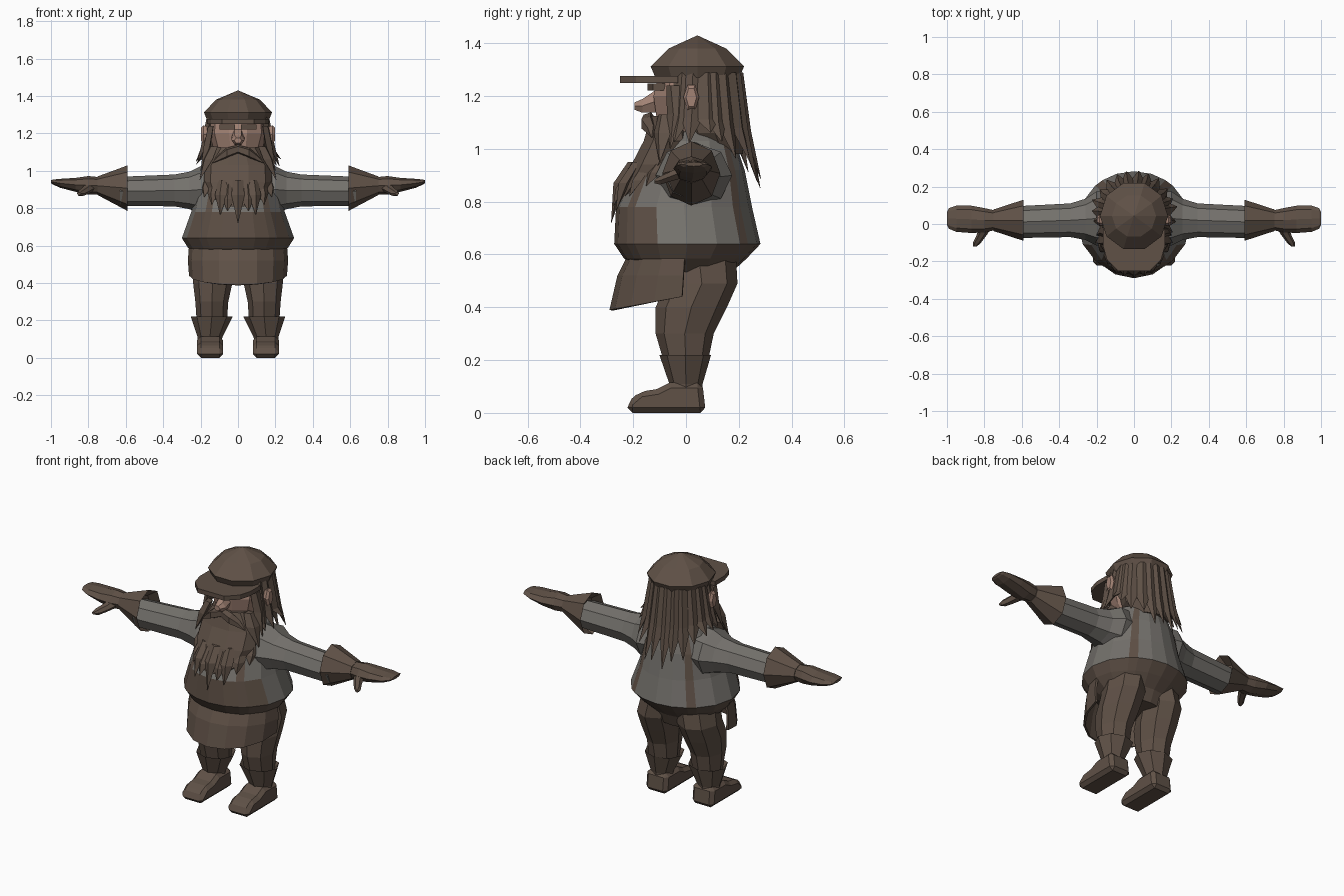
import bpy, bmesh, random
from math import sin, cos, pi, radians
from mathutils import Vector

random.seed(4)
if "Cube" in bpy.data.objects:
    bpy.data.objects.remove(bpy.data.objects["Cube"])


def material(name, rgb):
    m = bpy.data.materials.new(name)
    m.use_nodes = True
    m.diffuse_color = (*rgb, 1)
    m.node_tree.nodes["Principled BSDF"].inputs["Base Color"].default_value = (*rgb, 1)
    return m


BROWN = material("dark brown", (0.115, 0.082, 0.062))
GREY = material("shirt grey", (0.175, 0.165, 0.15))
SKIN = material("skin", (0.36, 0.225, 0.175))


def finish(name, bm, mats, mirror=False):
    bmesh.ops.remove_doubles(bm, verts=bm.verts, dist=0.0005)
    bmesh.ops.recalc_face_normals(bm, faces=bm.faces)
    mesh = bpy.data.meshes.new(name)
    bm.to_mesh(mesh)
    bm.free()
    for m in mats:
        mesh.materials.append(m)
    ob = bpy.data.objects.new(name, mesh)
    bpy.context.collection.objects.link(ob)
    if mirror:
        ob.modifiers.new("Mirror", "MIRROR").use_mirror_merge = False
    return ob


def oval(axis, c, r1, r2, angles=8):
    """Ring of points round a centre, in the plane across the axis."""
    if isinstance(angles, int):
        angles = [360 * k / angles for k in range(angles)]
    ring = []
    for a in map(radians, angles):
        u, v = r1 * cos(a), r2 * sin(a)
        off = {"x": (0, u, v), "y": (u, 0, v), "z": (u, v, 0)}[axis]
        ring.append(Vector(c) + Vector(off))
    return ring


def add_loft(bm, rings, rule=None, closed=True):
    vs = [[bm.verts.new(p) for p in r] for r in rings]
    n = len(rings[0])
    for i in range(len(vs) - 1):
        for j in range(n if closed else n - 1):
            k = (j + 1) % n
            f = bm.faces.new((vs[i][j], vs[i][k], vs[i + 1][k], vs[i + 1][j]))
            f.material_index = rule(i, j) if rule else 0
    if closed:
        bm.faces.new(vs[0])
        bm.faces.new(vs[-1])


def loft(name, rings, mats, mirror=False, rule=None, closed=True):
    bm = bmesh.new()
    add_loft(bm, rings, rule, closed)
    return finish(name, bm, mats, mirror)


def prism(name, points, axis, low, high, mat, mirror=False):
    def at(p, h):
        return (h, *p) if axis == "x" else (*p, h)
    return loft(name, [[at(p, h) for p in points] for h in (low, high)], [mat], mirror)


def lock(bm, points, width, thick):
    """Pointed tuft: a diamond section that runs along the points to a tip."""
    rings = []
    for k, p in enumerate(points):
        p = Vector(p)
        out = Vector((p.x, p.y - 0.03, 0)).normalized()
        side = Vector((-out.y, out.x, 0))
        s = (0.8, 1.0, 0.04)[k]
        rings.append([p + side * width * s, p + out * thick * s,
                      p - side * width * s, p - out * thick * s])
    add_loft(bm, rings)


# Torso: shirt, bib trousers and narrow braces share one body
right = [-90, -72, -56, -46, -24, 0, 24, 46, 56, 72, 90]
around = right + [180 - a for a in right[-2:0:-1]]
body = [(0.46, 0.15, -0.07, 0.14), (0.53, 0.21, -0.16, 0.17),
        (0.585, 0.265, -0.235, 0.23), (0.64, 0.30, -0.272, 0.282),
        (0.78, 0.25, -0.265, 0.25), (0.92, 0.215, -0.2, 0.222),
        (1.03, 0.16, -0.14, 0.185), (1.09, 0.07, -0.07, 0.11)]


def torso_colour(i, j):
    j = min(j, len(around) - 1 - j)
    strap = j in (2, 7)
    bib = i == 3 and j < 4
    return 0 if i < 3 or strap or bib else 1


loft("torso", [oval("z", (0, (f + b) / 2, z), rx, (b - f) / 2, around)
               for z, rx, f, b in body], [BROWN, GREY], rule=torso_colour)

# Arms, flared cuffs and mittens, along x
sleeve = [(0.10, 0.03, 0.90, 0.13, 0.13), (0.20, 0.03, 0.90, 0.145, 0.125),
          (0.26, 0.025, 0.895, 0.11, 0.10), (0.34, 0.02, 0.895, 0.09, 0.085),
          (0.63, 0.01, 0.89, 0.085, 0.078)]
cuff = [(0.64, 0.02, 0.90, 0.085, 0.085), (0.59, 0.02, 0.907, 0.11, 0.122),
        (0.75, 0.02, 0.92, 0.058, 0.05)]
hand = [(0.73, 0.02, 0.92, 0.05, 0.045), (0.80, 0.02, 0.922, 0.065, 0.05),
        (0.87, 0.025, 0.925, 0.073, 0.037), (0.95, 0.028, 0.933, 0.07, 0.024),
        (0.99, 0.03, 0.94, 0.055, 0.013), (1.0, 0.03, 0.942, 0.035, 0.008)]
for name, rows, mat in (("sleeve", sleeve, GREY), ("cuff", cuff, BROWN), ("mitten", hand, BROWN)):
    loft(name, [oval("x", r[:3], r[3], r[4]) for r in rows], [mat], True)
thumb = [(0.79, -0.01, 0.915, 0.035), (0.815, -0.06, 0.895, 0.027),
         (0.84, -0.10, 0.88, 0.022), (0.85, -0.12, 0.877, 0.01)]
loft("thumb", [oval("y", t[:3], t[3], t[3] * 0.8, 6) for t in thumb], [BROWN], True)

# Legs, boot tops and feet
leg = [(0.11, 0.05, 0.58, 0.11, 0.14), (0.13, 0.06, 0.49, 0.11, 0.135),
       (0.135, 0.02, 0.40, 0.105, 0.135), (0.14, -0.005, 0.30, 0.088, 0.11),
       (0.14, 0, 0.18, 0.08, 0.08)]
boot = [(0.14, 0, 0.18, 0.08, 0.075), (0.14, -0.003, 0.22, 0.112, 0.098),
        (0.15, 0, 0.11, 0.066, 0.063), (0.15, 0, 0.04, 0.062, 0.06)]
for name, rows in (("trouser_leg", leg), ("boot_top", boot)):
    loft(name, [oval("z", r[:3], r[3], r[4]) for r in rows], [BROWN], True)
foot = prism("foot", [(0.075, 0), (0.062, 0.115), (-0.06, 0.115), (-0.11, 0.09),
                      (-0.175, 0.08), (-0.222, 0.04), (-0.222, 0)],
             "x", 0.08, 0.218, BROWN, True)
bevel = foot.modifiers.new("Bevel", "BEVEL")
bevel.width, bevel.segments = 0.022, 1

# Apron: a half skirt across the front
arc = [180 + 180 * k / 8 for k in range(9)]
hem = oval("z", (0, -0.015, 0.44), 0.262, 0.275, arc)
for p, a in zip(hem, arc):
    p.z += 0.05 * sin(radians(a))
apron = loft("apron", [oval("z", (0, -0.005, 0.6), 0.262, 0.215, arc),
                       oval("z", (0, -0.01, 0.52), 0.268, 0.25, arc), hem],
             [BROWN], closed=False)
apron.modifiers.new("Solidify", "SOLIDIFY").thickness = 0.012

# Head, nose, ears and brows
loft("head", [oval("z", (0, y, z), rx, ry, 10) for z, y, rx, ry in
              ((1.0, 0.04, 0.08, 0.09), (1.10, 0.01, 0.125, 0.125),
               (1.2, 0.01, 0.155, 0.14), (1.29, 0.03, 0.15, 0.14))], [SKIN])
loft("nose", [oval("y", (0, y, z), rx, rz, 6) for y, z, rx, rz in
              ((-0.1, 1.185, 0.035, 0.055), (-0.165, 1.163, 0.035, 0.03),
               (-0.195, 1.162, 0.02, 0.016))], [SKIN])
loft("ear", [oval("x", (x, 0.02, 1.195), ry, rz, 6) for x, ry, rz in
             ((0.13, 0.02, 0.035), (0.185, 0.03, 0.055), (0.198, 0.02, 0.04))], [SKIN], True)
prism("brow", [(0.015, -0.145), (0.1, -0.125), (0.1, -0.08), (0.015, -0.1)],
      "z", 1.222, 1.248, BROWN, True)

# Cap with visor
loft("cap", [oval("z", (0, 0.043, z), rx, ry, 10) for z, rx, ry in
             ((1.27, 0.165, 0.167), (1.312, 0.182, 0.186), (1.38, 0.118, 0.115),
              (1.43, 0.0, 0.0))], [BROWN])
half = [(0.165, -0.03), (0.165, -0.12), (0.145, -0.19), (0.085, -0.25)]
prism("visor", half + [(-x, y) for x, y in reversed(half)], "z", 1.25, 1.276, BROWN)

# Hair: a solid back with pointed locks round it
loft("hair_back", [oval("z", (0, y, z), rx, ry, 10) for z, y, rx, ry in
                   ((1.29, 0.06, 0.15, 0.14), (1.18, 0.09, 0.16, 0.13),
                    (1.06, 0.11, 0.15, 0.11), (0.98, 0.14, 0.10, 0.08))], [BROWN])
bm = bmesh.new()
for a in list(range(-22, 203, 15)):
    if abs(a) < 4 or abs(a - 180) < 4:
        continue
    t = radians(a + random.uniform(-3, 3))
    back = max(0, sin(t))
    tip = 1.05 - 0.18 * back ** 2 + random.uniform(-0.03, 0.03)
    spread = random.uniform(0.215, 0.24)
    lock(bm, [(0.15 * cos(t), 0.05 + 0.15 * sin(t), 1.29),
              (0.18 * cos(t), 0.05 + 0.175 * sin(t), 1.12 - 0.05 * back),
              (spread * cos(t), 0.05 + 0.235 * sin(t), tip)], 0.042, 0.022)
finish("hair_locks", bm, [BROWN])

# Beard: full front with hanging tips, jaw tufts and moustache
loft("beard", [oval("z", (0, (f + b) / 2, z), rx, (b - f) / 2, 10) for z, rx, f, b in
               ((1.125, 0.11, -0.135, 0.0), (1.03, 0.178, -0.165, 0.03),
                (0.94, 0.182, -0.212, 0.0), (0.85, 0.145, -0.248, -0.07),
                (0.81, 0.08, -0.262, -0.15))], [BROWN])
bm = bmesh.new()
for x, root, tip, y in ((0, 0.95, 0.72, -0.283), (0.055, 0.93, 0.785, -0.275),
                        (0.095, 0.95, 0.765, -0.265), (0.14, 0.96, 0.82, -0.215),
                        (0.18, 0.99, 0.86, -0.15)):
    for s in ((1, -1) if x else (1,)):
        lock(bm, [(s * x * 0.85, y + 0.08, root), (s * x * 0.95, y + 0.03, root - 0.08),
                  (s * x, y, tip)], 0.035, 0.022)
for s in (1, -1):
    lock(bm, [(s * 0.145, -0.05, 1.24), (s * 0.165, -0.04, 1.13), (s * 0.2, -0.06, 1.0)], 0.035, 0.02)
    lock(bm, [(s * 0.13, -0.08, 1.13), (s * 0.16, -0.09, 1.06), (s * 0.205, -0.1, 0.95)], 0.04, 0.025)
finish("beard_tips", bm, [BROWN])
loft("moustache", [oval("x", c, r, r, 5) for c, r in
                   (((0, -0.14, 1.115), 0.025), ((0.06, -0.145, 1.095), 0.03),
                    ((0.10, -0.13, 1.07), 0.02), ((0.135, -0.13, 1.045), 0.003))], [BROWN], True)
